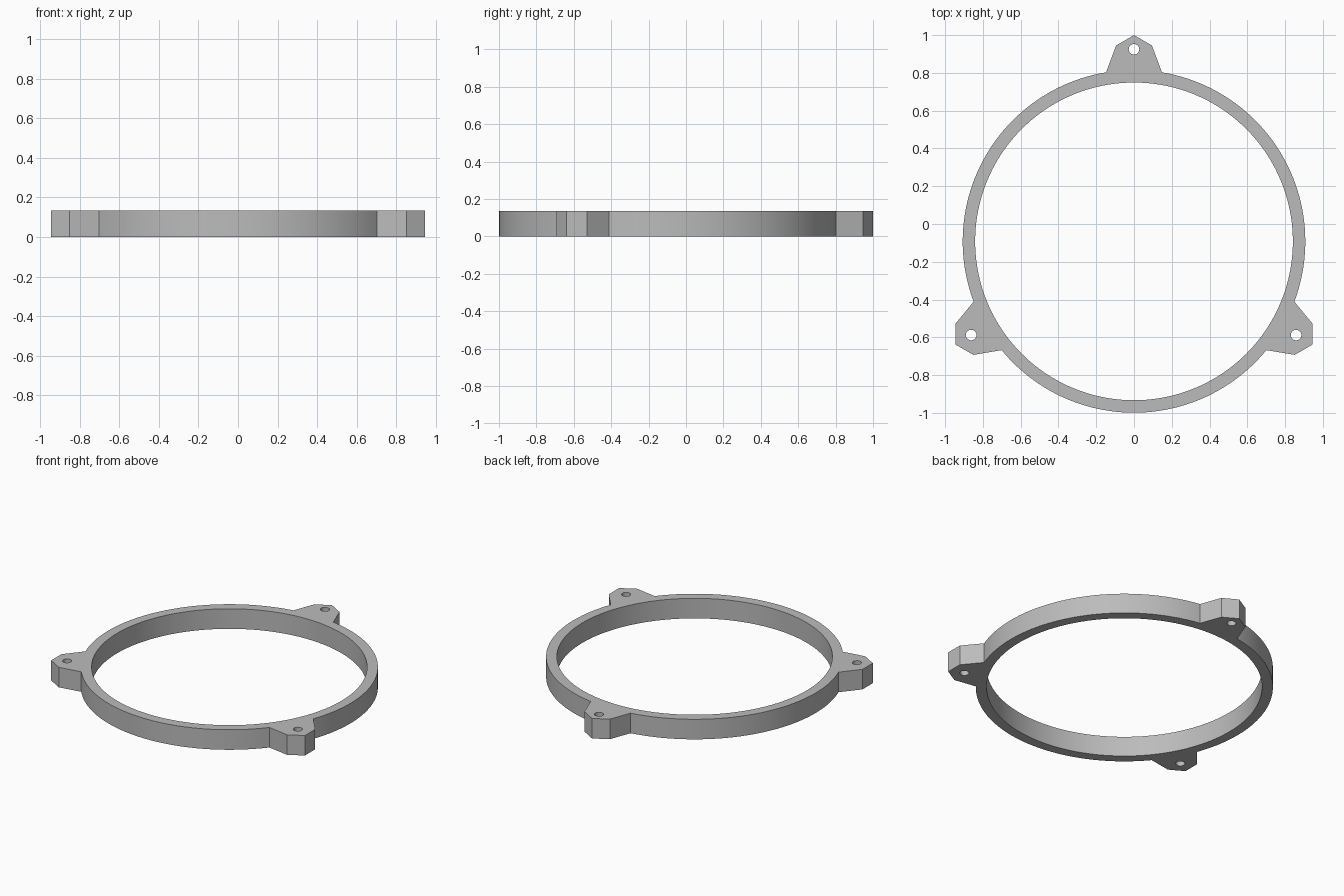
import bpy, bmesh, math

if "Cube" in bpy.data.objects:
    bpy.data.objects.remove(bpy.data.objects["Cube"])

HEIGHT = 0.135
CY = -0.092                 # ring centre in y
R_OUT, R_IN, R_HOLE = 0.907, 0.841, 0.028


def circle(cx, cy, r, n):
    return [(cx + r * math.cos(2 * math.pi * i / n),
             cy + r * math.sin(2 * math.pi * i / n)) for i in range(n)]


def polar(r, a):
    return (r * math.cos(a), CY + r * math.sin(a))


# Mounting ear profile as (sideways, radial) offsets, counter-clockwise
EAR = [(0.148, 0.895), (0.095, 1.037), (0.0, 1.092), (-0.095, 1.037), (-0.148, 0.895)]
half = math.atan2(0.148, 0.895)

# Outer outline: three ears joined by arcs
outline = []
STEPS = 48
for k in range(3):
    a = math.pi / 2 + k * 2 * math.pi / 3
    for s, r in EAR:
        outline.append((r * math.cos(a) + s * math.sin(a),
                        CY + r * math.sin(a) - s * math.cos(a)))
    span = 2 * math.pi / 3 - 2 * half
    outline += [polar(R_OUT, a + half + span * i / STEPS) for i in range(1, STEPS)]

# Bore and the three screw holes
loops = [outline, circle(0, CY, R_IN, 160)]
for hx, hy in [(0, 0.925), (-0.862, -0.588), (0.858, -0.588)]:
    loops.append(circle(hx, hy, R_HOLE, 32))

# Fill the flat profile, then extrude it to full height
bm = bmesh.new()
edges = []
for pts in loops:
    vs = [bm.verts.new((x, y, 0)) for x, y in pts]
    edges += [bm.edges.new((vs[i], vs[(i + 1) % len(vs)])) for i in range(len(vs))]
bmesh.ops.triangle_fill(bm, edges=edges, use_beauty=True, use_dissolve=False)
res = bmesh.ops.extrude_face_region(bm, geom=bm.faces[:], use_keep_orig=True)
top = [g for g in res["geom"] if isinstance(g, bmesh.types.BMVert)]
bmesh.ops.translate(bm, verts=top, vec=(0, 0, HEIGHT))
bmesh.ops.recalc_face_normals(bm, faces=bm.faces[:])

mesh = bpy.data.meshes.new("mounting_ring")
bm.to_mesh(mesh)
bm.free()
ring = bpy.data.objects.new("mounting_ring", mesh)
bpy.context.collection.objects.link(ring)

# Single grey colour
grey = bpy.data.materials.new("light grey")
grey.diffuse_color = (0.5, 0.5, 0.5, 1)
grey.use_nodes = True
grey.node_tree.nodes["Principled BSDF"].inputs["Base Color"].default_value = grey.diffuse_color
mesh.materials.append(grey)

bpy.context.view_layer.objects.active = ring
ring.select_set(True)
bpy.ops.object.shade_smooth_by_angle(angle=math.radians(25))
